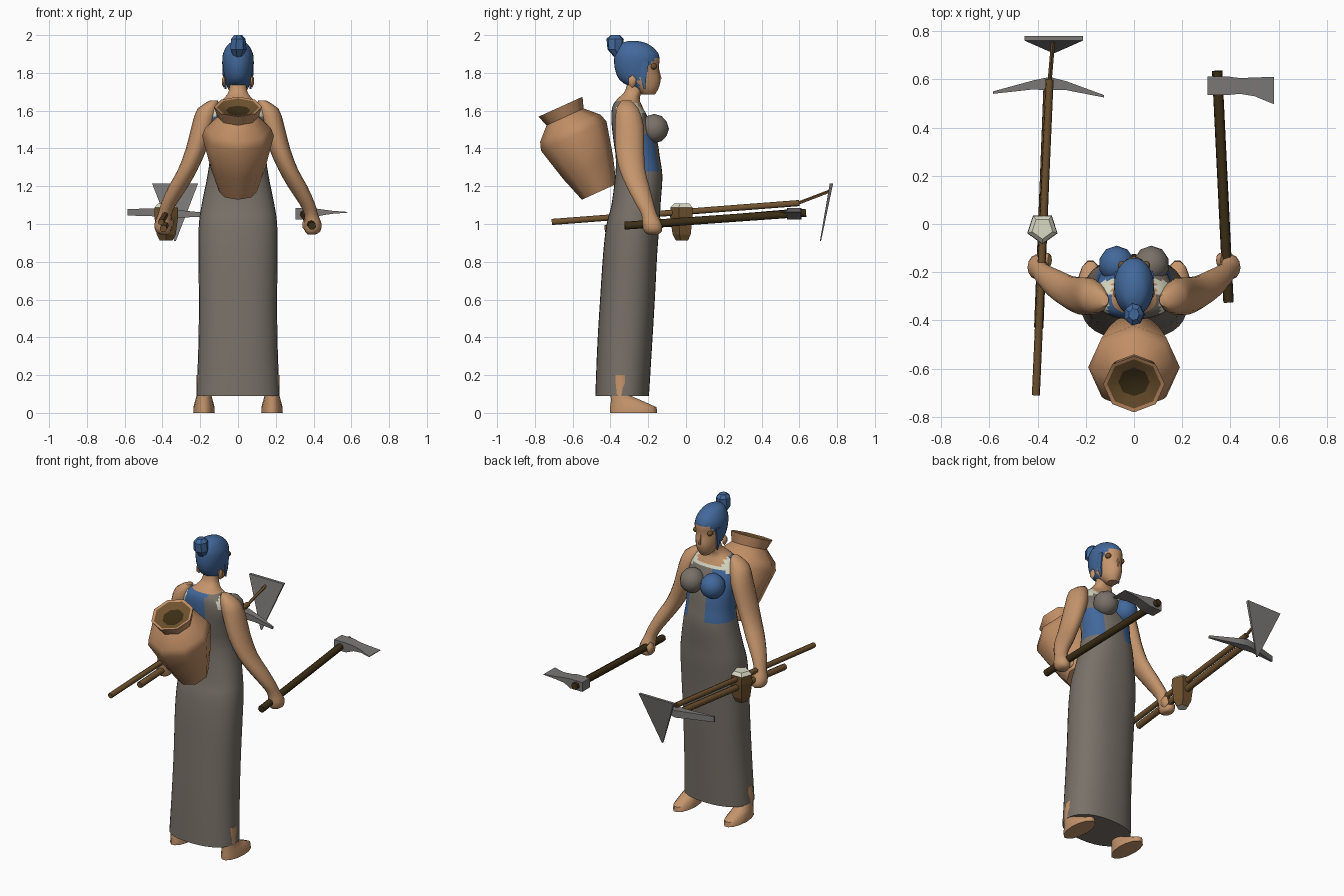
import bpy, bmesh, math
from mathutils import Vector, Matrix

if "Cube" in bpy.data.objects:
    bpy.data.objects.remove(bpy.data.objects["Cube"])


def material(name, r, g, b):
    m = bpy.data.materials.new(name)
    m.use_nodes = True
    m.diffuse_color = (r, g, b, 1)
    m.node_tree.nodes["Principled BSDF"].inputs["Base Color"].default_value = (r, g, b, 1)
    return m


SKIN = material("skin", .56, .30, .15)
BLUE = material("blue", .055, .14, .33)
GREY = material("grey_cloth", .19, .165, .14)
CREAM = material("cream", .70, .70, .56)
CLAY = material("clay", .53, .27, .13)
WOOD = material("wood", .16, .085, .028)
DARK = material("dark_wood", .045, .027, .008)
METAL = material("metal", .20, .19, .185)


def finish(name, bm, mats, rule=None, angle=50):
    """Turn a bmesh into an object, colouring faces by a rule on their centre."""
    bmesh.ops.recalc_face_normals(bm, faces=bm.faces)
    if rule:
        for f in bm.faces:
            f.material_index = rule(f.calc_center_median())
    mesh = bpy.data.meshes.new(name)
    bm.to_mesh(mesh)
    bm.free()
    for m in mats:
        mesh.materials.append(m)
    ob = bpy.data.objects.new(name, mesh)
    bpy.context.collection.objects.link(ob)
    bpy.ops.object.select_all(action='DESELECT')
    ob.select_set(True)
    bpy.context.view_layer.objects.active = ob
    if angle:
        bpy.ops.object.shade_smooth_by_angle(angle=math.radians(angle))
    return ob


def bridge(rings):
    """Closed skin through a list of point rings."""
    bm = bmesh.new()
    vs = [[bm.verts.new(p) for p in r] for r in rings]
    n = len(vs[0])
    for a, b in zip(vs, vs[1:]):
        for i in range(n):
            j = (i + 1) % n
            bm.faces.new((a[i], a[j], b[j], b[i]))
    bm.faces.new(vs[0])
    bm.faces.new(vs[-1])
    return bm


def smooth_sections(keys, steps):
    """Catmull-Rom interpolation of section tuples."""
    out = []
    for i in range(len(keys) - 1):
        a, b = keys[max(i - 1, 0)], keys[i]
        c, d = keys[i + 1], keys[min(i + 2, len(keys) - 1)]
        for s in range(steps):
            t = s / steps
            out.append([q + .5 * t * (r - p + t * (2 * p - 5 * q + 4 * r - w + t * (3 * (q - r) + w - p)))
                        for p, q, r, w in zip(a, b, c, d)])
    return out + [keys[-1]]


def loft(keys, n=16, steps=1, power=2):
    """Horizontal oval sections (x, y, z, half width, half depth)."""
    def oval(k):
        pts = []
        for i in range(n):
            t = 2 * math.pi * i / n
            c, s = math.cos(t), math.sin(t)
            pts.append((k[0] + k[3] * math.copysign(abs(c) ** (2 / power), c),
                        k[1] + k[4] * math.copysign(abs(s) ** (2 / power), s), k[2]))
        return pts
    return bridge([oval(k) for k in smooth_sections(keys, steps)])


def ball(name, pos, size, mat, sub=2, angle=50):
    bm = bmesh.new()
    bmesh.ops.create_icosphere(bm, subdivisions=sub, radius=1,
                               matrix=Matrix.Translation(pos) @ Matrix.Diagonal((*size, 1)))
    return finish(name, bm, [mat], angle=angle)


def rod(name, a, b, r, mat, sides=7):
    a, b = Vector(a), Vector(b)
    bm = bmesh.new()
    turn = (b - a).to_track_quat('Z', 'Y').to_matrix().to_4x4()
    bmesh.ops.create_cone(bm, cap_ends=True, segments=sides, radius1=r, radius2=r, depth=(b - a).length,
                          matrix=Matrix.Translation((a + b) / 2) @ turn)
    return finish(name, bm, [mat], angle=60)


def bar(name, sections, mat):
    """Forged head running along x: (x, y low, y high, z low, z high)."""
    return finish(name, bridge([[(x, a, c), (x, b, c), (x, b, d), (x, a, d)]
                                for x, a, b, c, d in sections]), [mat], angle=30)


# Long dress, bodice, sash and neck
def dress_rule(p):
    front = p.y > -.29
    if p.z > 1.655 or (front and p.z > 1.61 and abs(p.x) < .09):
        return 3
    if p.z > 1.575 and (abs(p.x) > .105 or (front and p.z > 1.595)):
        return 2
    if front and p.z > 1.28 and (p.x < -.02 or (p.x > .1 and p.z < 1.47)):
        return 1
    if not front and p.z > 1.42 and p.x < .04:
        return 1
    return 0


body = [(0, -.338, .09, .22, .142), (0, -.325, .35, .21, .145), (0, -.31, .6, .207, .145),
        (0, -.295, .85, .21, .143), (0, -.28, 1.0, .207, .14), (0, -.265, 1.1, .193, .13),
        (0, -.25, 1.25, .163, .125), (0, -.255, 1.35, .15, .117), (0, -.27, 1.45, .155, .115),
        (0, -.295, 1.55, .163, .1), (0, -.31, 1.62, .135, .08), (0, -.305, 1.66, .08, .06),
        (0, -.28, 1.7, .05, .045), (0, -.265, 1.75, .045, .045)]
finish("dress", loft(body, 32, 4, 2.3), [GREY, BLUE, CREAM, SKIN], dress_rule)


# Head with hair covering the crown, sides and back
def head_rule(p):
    hairline = -.25 + max(0, p.z - 1.77) * .85
    return 1 if p.z > 1.885 or (p.y < hairline and p.z > 1.715) else 0


head = [(0, -.2, 1.685, .03, .035), (0, -.212, 1.715, .052, .065), (0, -.242, 1.76, .068, .107),
        (0, -.26, 1.82, .079, .116), (0, -.26, 1.88, .083, .12), (0, -.265, 1.92, .072, .106),
        (0, -.275, 1.955, .048, .07), (0, -.28, 1.97, .012, .02)]
finish("head", loft(head, 28, 3), [SKIN, BLUE], head_rule)
finish("nose", loft([(0, -.15, 1.755, .014, .012), (0, -.145, 1.77, .014, .018),
                     (0, -.155, 1.83, .006, .012)], 6), [SKIN])
finish("hair_bun", loft([(0, -.355, 1.88, .022, .022), (0, -.375, 1.925, .045, .042),
                         (0, -.375, 1.98, .04, .047), (0, -.375, 2.0, .022, .025)], 7), [BLUE], angle=25)

# Paired parts
for side, s in (("left", 1), ("right", -1)):
    arm = [(.125, -.315, 1.655, .02, .025), (.16, -.31, 1.61, .055, .06), (.185, -.3, 1.52, .06, .078),
           (.22, -.298, 1.4, .056, .078), (.265, -.285, 1.29, .052, .07), (.315, -.255, 1.2, .052, .062),
           (.365, -.22, 1.11, .042, .05), (.388, -.195, 1.05, .036, .042), (.397, -.18, 1.0, .045, .052),
           (.395, -.175, .96, .04, .048), (.39, -.175, .945, .02, .025)]
    finish(side + "_arm", loft([(s * a[0], *a[1:]) for a in arm], 14, 2), [SKIN])
    ball(side + "_thumb", (s * .358, -.15, 1.0), (.02, .035, .04), SKIN, 1)
    ball(side + "_breast", (s * .072, -.168, 1.505), (.075, .078, .078), GREY if s > 0 else BLUE)
    x = s * .18
    finish(side + "_foot", loft([(x, -.277, 0, .057, .128), (x, -.279, .03, .056, .126),
                                 (x, -.31, .06, .048, .09), (x, -.345, .09, .04, .055),
                                 (x, -.345, .2, .04, .045)], 14), [SKIN])
    ball(side + "_ear", (s * .075, -.285, 1.755), (.012, .024, .034), SKIN, 1)
    finish(side + "_hair_lock", loft([(s * .066, -.22, 1.715, .005, .005), (s * .07, -.225, 1.77, .01, .016),
                                      (s * .072, -.22, 1.86, .012, .028)], 6), [BLUE])
    ball(side + "_eye", (s * .05, -.173, 1.835), (.017, .02, .018), WOOD)

# Carried pot, tilted away from the back, with a dark recessed mouth
pot_profile = [(.10, 0), (.145, .14), (.19, .325), (.175, .37), (.108, .436), (.128, .495),
               (.112, .492), (.065, .472), (.01, .465)]
bm = loft([(0, 0, h, r, r) for r, h in pot_profile], 8)
for f in bm.faces:
    c = f.calc_center_median()
    reach = max(math.hypot(v.co.x, v.co.y) for v in f.verts)
    if c.z > .46 and reach < .115:
        f.material_index = 2 if reach < .07 else 1
bm.transform(Matrix.Translation((0, -.46, 1.17)) @ Matrix.Rotation(math.radians(24.4), 4, 'X'))
finish("carried_pot", bm, [CLAY, WOOD, DARK], angle=46)

# Hoe
rod("hoe_handle", (-.407, -.71, 1.01), (-.35, .6, 1.11), .017, WOOD)
rod("hoe_neck", (-.35, .59, 1.108), (-.335, .765, 1.175), .009, WOOD, 5)
blade = [[(-.333 + i * w, y + j * d, z) for i, j in ((-1, -1), (1, -1), (1, 1), (-1, 1))]
         for y, z, w, d in ((.77, 1.215, .122, .009), (.712, .91, .004, .003))]
finish("hoe_blade", bridge(blade), [METAL], angle=0)

# Pickaxe
rod("pick_handle", (-.395, -.43, .975), (-.355, .6, 1.062), .02, WOOD)
bar("pick_head", [(-.585, .54, .55, 1.045, 1.08), (-.42, .558, .595, 1.04, 1.082),
                  (-.35, .555, .61, 1.035, 1.08), (-.28, .555, .592, 1.035, 1.07),
                  (-.125, .525, .535, 1.04, 1.055)], METAL)

# Five-sided mallet with pale ends
bm = loft([(0, 0, .912, .035, .035), (0, 0, .945, .053, .053), (0, 0, 1.04, .066, .066),
           (0, 0, 1.088, .064, .064), (0, 0, 1.108, .045, .045)], 5)
bm.transform(Matrix.Translation((-.38, -.018, 0)) @ Matrix.Rotation(math.radians(-90), 4, 'Z'))
finish("mallet_head", bm, [WOOD, CREAM], lambda p: int(p.z > 1.09 or p.z < .92), 0)
rod("mallet_handle", (-.38, -.02, 1.0), (-.385, -.28, .99), .014, DARK)

# Axe
rod("axe_handle", (.392, -.325, .99), (.345, .635, 1.058), .022, DARK)
bar("axe_head", [(.305, .535, .612, 1.025, 1.085), (.39, .535, .612, 1.025, 1.085),
                 (.44, .54, .605, 1.045, 1.078), (.5, .53, .608, 1.054, 1.07),
                 (.58, .497, .61, 1.06, 1.064)], METAL)
